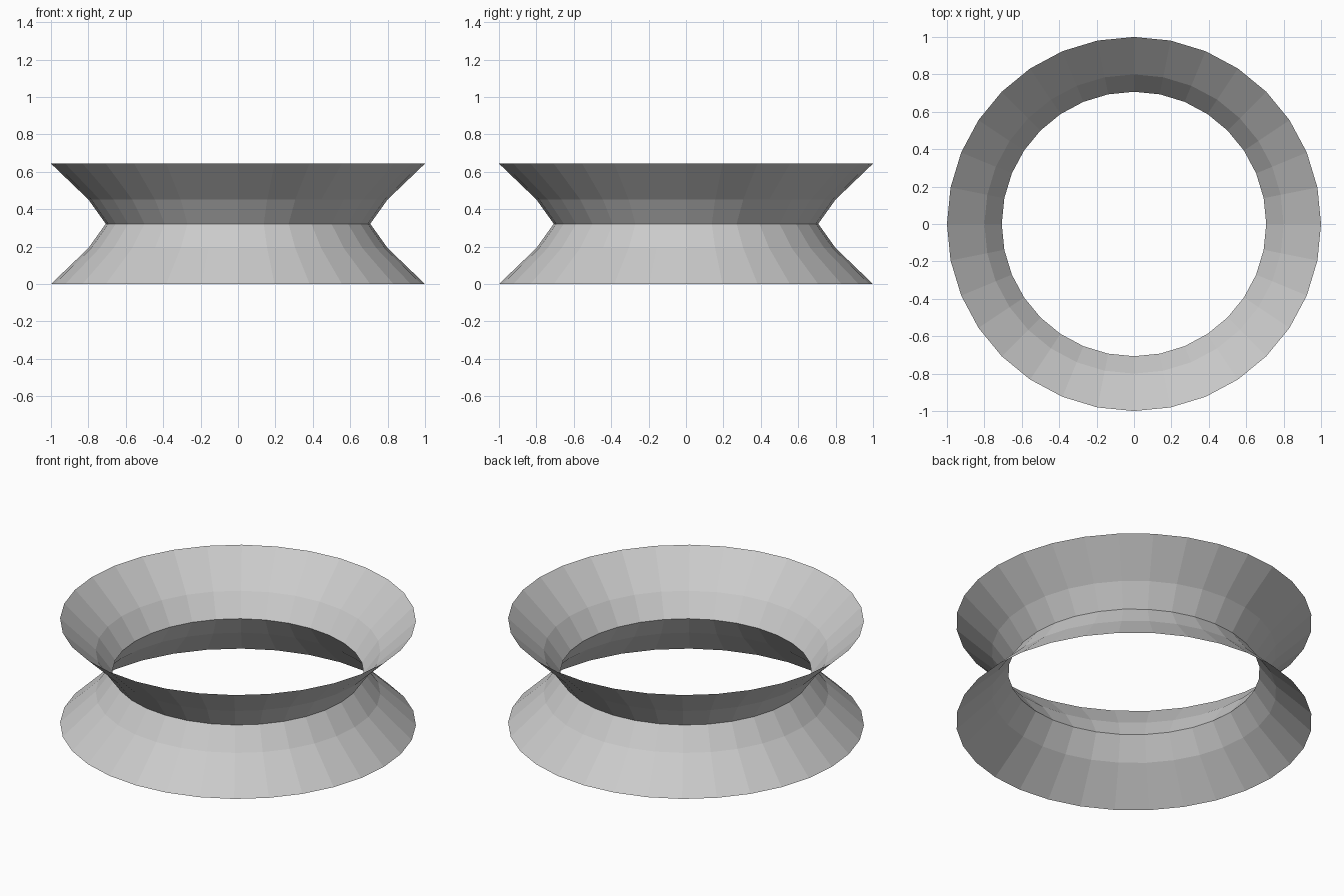
import bpy
import bmesh
from math import cos, sin, tau

if "Cube" in bpy.data.objects:
    bpy.data.objects.remove(bpy.data.objects["Cube"])

SIDES = 32
WAIST_Z = 0.322

# Half profile: (radius, height above the waist)
PROFILE = [(0.707, 0.0), (0.80, 0.13), (1.0, 0.322)]


def flared_ring(name, direction):
    """Thin open ring flaring from the waist up (1) or down (-1)."""
    bm = bmesh.new()
    loops = [[bm.verts.new((r * cos(tau * i / SIDES), r * sin(tau * i / SIDES),
                            WAIST_Z + direction * h)) for i in range(SIDES)]
             for r, h in PROFILE]
    for a, b in zip(loops, loops[1:]):
        for i in range(SIDES):
            j = (i + 1) % SIDES
            quad = [a[i], a[j], b[j], b[i]]
            bm.faces.new(quad if direction > 0 else quad[::-1])
    mesh = bpy.data.meshes.new(name)
    bm.to_mesh(mesh)
    bm.free()
    obj = bpy.data.objects.new(name, mesh)
    bpy.context.collection.objects.link(obj)
    return obj


# Upper and lower flares meeting at the waist
flared_ring("upper_flare", 1)
flared_ring("lower_flare", -1)
